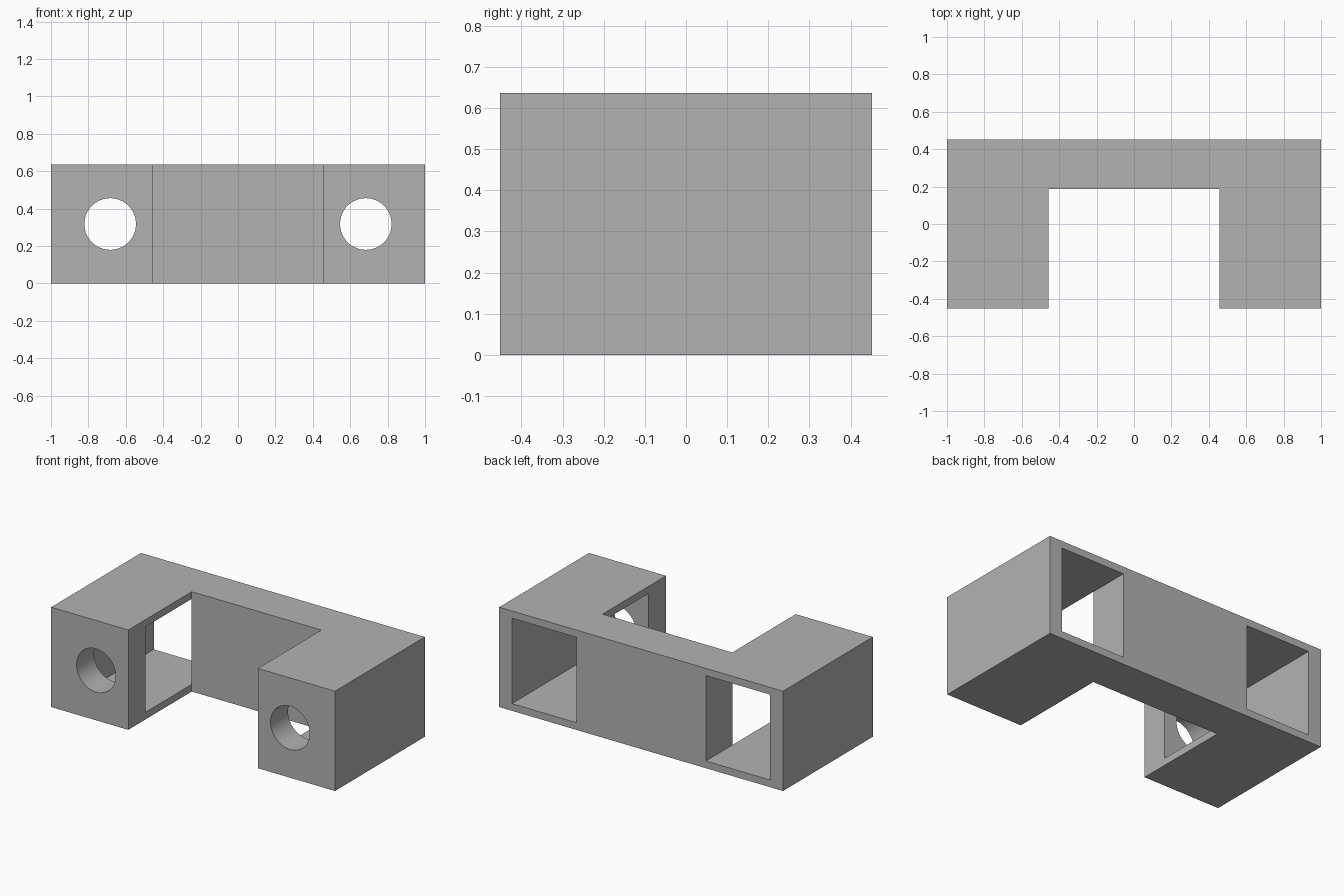
import bpy
import bmesh
from mathutils import Matrix

# Main dimensions
HEIGHT = 0.636
HALF_DEPTH = 0.452
SLOT_X = 0.457       # half width of the front slot
SLOT_Y = 0.187       # rear wall of the front slot
POCKET_X = 0.91      # outer wall of each pocket
POCKET_Y = -0.276    # front wall of each pocket
POCKET_WALL = 0.046  # floor and ceiling thickness
HOLE_RADIUS = 0.138

default = bpy.data.objects.get("Cube")
if default:
    bpy.data.objects.remove(default, do_unlink=True)

grey = bpy.data.materials.new("plain grey")
grey.use_nodes = True
colour = (0.45, 0.45, 0.45, 1)
grey.diffuse_color = colour
grey.node_tree.nodes["Principled BSDF"].inputs["Base Color"].default_value = colour


def make_object(name, bm):
    bmesh.ops.recalc_face_normals(bm, faces=bm.faces)
    mesh = bpy.data.meshes.new(name)
    bm.to_mesh(mesh)
    bm.free()
    mesh.materials.append(grey)
    obj = bpy.data.objects.new(name, mesh)
    bpy.context.collection.objects.link(obj)
    return obj


def extrude_profile(name, points, z0, z1):
    bm = bmesh.new()
    face = bm.faces.new([bm.verts.new((x, y, z0)) for x, y in points])
    result = bmesh.ops.extrude_face_region(bm, geom=[face])
    top = [v for v in result["geom"] if isinstance(v, bmesh.types.BMVert)]
    bmesh.ops.translate(bm, verts=top, vec=(0, 0, z1 - z0))
    return make_object(name, bm)


def hole_cutter(name, x):
    # Cylinder along y, running from ahead of the leg into the pocket
    bm = bmesh.new()
    bmesh.ops.create_cone(
        bm, cap_ends=True, segments=64, radius1=HOLE_RADIUS, radius2=HOLE_RADIUS,
        depth=0.4, matrix=Matrix.Translation((x, -HALF_DEPTH, HEIGHT / 2))
        @ Matrix.Rotation(1.5707963, 4, "X"))
    return make_object(name, bm)


# U-shaped bracket body
half = [(0, HALF_DEPTH), (1, HALF_DEPTH), (1, -HALF_DEPTH),
        (SLOT_X, -HALF_DEPTH), (SLOT_X, SLOT_Y)]
outline = half[1:] + [(-x, y) for x, y in reversed(half[1:])]
body = extrude_profile("bracket_body", outline, 0, HEIGHT)

# Pockets open to the back and to the slot, with a round hole in each leg
for side, label in ((1, "left"), (-1, "right")):
    corners = [(SLOT_X, POCKET_Y), (POCKET_X, POCKET_Y),
               (POCKET_X, HALF_DEPTH + 0.1), (SLOT_X, HALF_DEPTH + 0.1)]
    pocket = extrude_profile(label + "_pocket_cutter",
                             [(side * x, y) for x, y in corners],
                             POCKET_WALL, HEIGHT - POCKET_WALL)
    hole = hole_cutter(label + "_hole_cutter", side * (SLOT_X + POCKET_X) / 2)
    for cutter in (pocket, hole):
        cut = body.modifiers.new(cutter.name, "BOOLEAN")
        cut.operation = "DIFFERENCE"
        cut.solver = "EXACT"
        cut.object = cutter

# Apply the cuts and remove the cutters
bpy.context.view_layer.objects.active = body
body.select_set(True)
for cut in list(body.modifiers):
    cutter = cut.object
    bpy.ops.object.modifier_apply(modifier=cut.name)
    bpy.data.objects.remove(cutter, do_unlink=True)

# Smooth the hole walls, keep the other edges sharp
bpy.ops.object.select_all(action="DESELECT")
body.select_set(True)
bpy.ops.object.shade_smooth_by_angle(angle=0.5)
